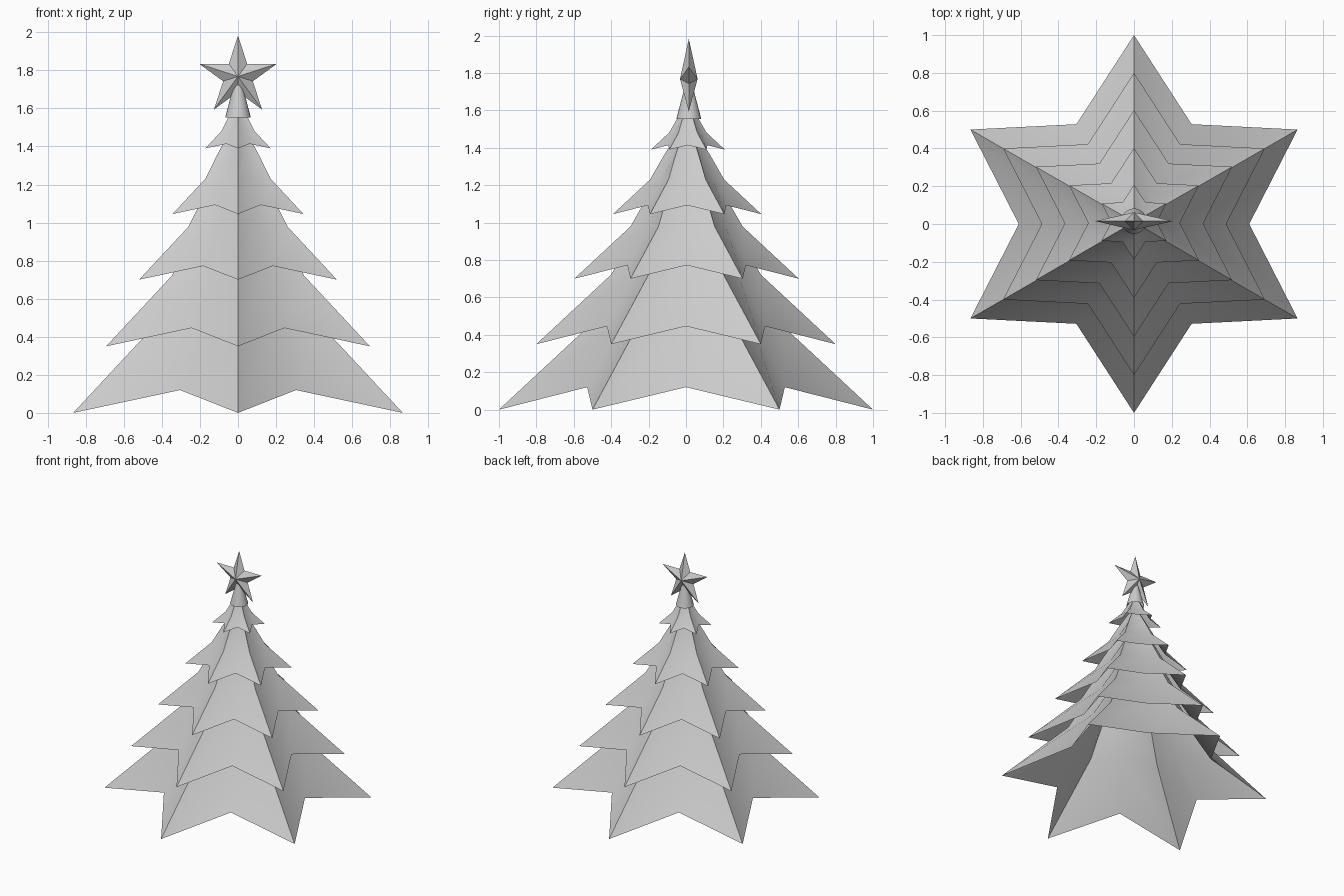
import bpy, bmesh
from math import sin, cos, pi, radians

if "Cube" in bpy.data.objects:
    bpy.data.objects.remove(bpy.data.objects["Cube"])


def finish(bm, name):
    bmesh.ops.recalc_face_normals(bm, faces=bm.faces)
    me = bpy.data.meshes.new(name)
    bm.to_mesh(me)
    bm.free()
    ob = bpy.data.objects.new(name, me)
    bpy.context.collection.objects.link(ob)
    return ob


def branch_tier(name, r, z, y):
    """Open six-pointed skirt: star rim, two narrowing rings, apex; all scaled by r."""
    bm = bmesh.new()
    # (tip radius, tip height, valley radius, valley height), relative to r
    profile = [(1.0, 0.0, 0.61, 0.12), (0.5, 0.465, 0.40, 0.48), (0.32, 0.78, 0.22, 0.78)]
    rings = []
    for tr, th, vr, vh in profile:
        ring = []
        for i in range(12):
            a = radians(30 * i + 30)
            k, h = (tr, th) if i % 2 == 0 else (vr, vh)
            ring.append(bm.verts.new((r * k * cos(a), y + r * k * sin(a), z + r * h)))
        rings.append(ring)
    top = bm.verts.new((0, y, z + 1.3 * r))
    for low, high in zip(rings, rings[1:]):
        for i in range(12):
            j = (i + 1) % 12
            bm.faces.new((low[i], low[j], high[j], high[i]))
    for i in range(12):
        bm.faces.new((rings[-1][i], rings[-1][(i + 1) % 12], top))
    for f in bm.faces:
        f.smooth = True
    # crisp ridges running up from the tips
    for i in range(0, 12, 2):
        line = [ring[i] for ring in rings] + [top]
        for a, b in zip(line, line[1:]):
            bm.edges.get((a, b)).smooth = False
    finish(bm, name)


# Five tiers of branches: radius, rim height, y offset
tiers = [(1.0, 0.0, 0.0), (0.8, 0.35, 0.0), (0.6, 0.70, 0.003),
         (0.397, 1.045, 0.006), (0.198, 1.39, 0.01)]
for n, t in enumerate(tiers):
    branch_tier(f"branch_tier_{n + 1}", *t)

# Small open cone under the star
bm = bmesh.new()
bmesh.ops.create_cone(bm, cap_ends=False, segments=24, radius1=0.067, radius2=0.004, depth=0.24)
bmesh.ops.translate(bm, verts=bm.verts, vec=(0, 0.015, 1.553 + 0.12))
for f in bm.faces:
    f.smooth = True
finish(bm, "top_cone")

# Faceted five-pointed star, pyramids front and back
bm = bmesh.new()
rim = []
for i in range(10):
    a = pi / 2 + i * pi / 5
    r = 0.215 if i % 2 == 0 else 0.082
    rim.append(bm.verts.new((r * cos(a), 0.015, 1.768 + r * sin(a))))
for side in (-1, 1):
    c = bm.verts.new((0, 0.015 + side * 0.047, 1.768))
    for i in range(10):
        bm.faces.new((rim[i], rim[(i + 1) % 10], c))
finish(bm, "star")
